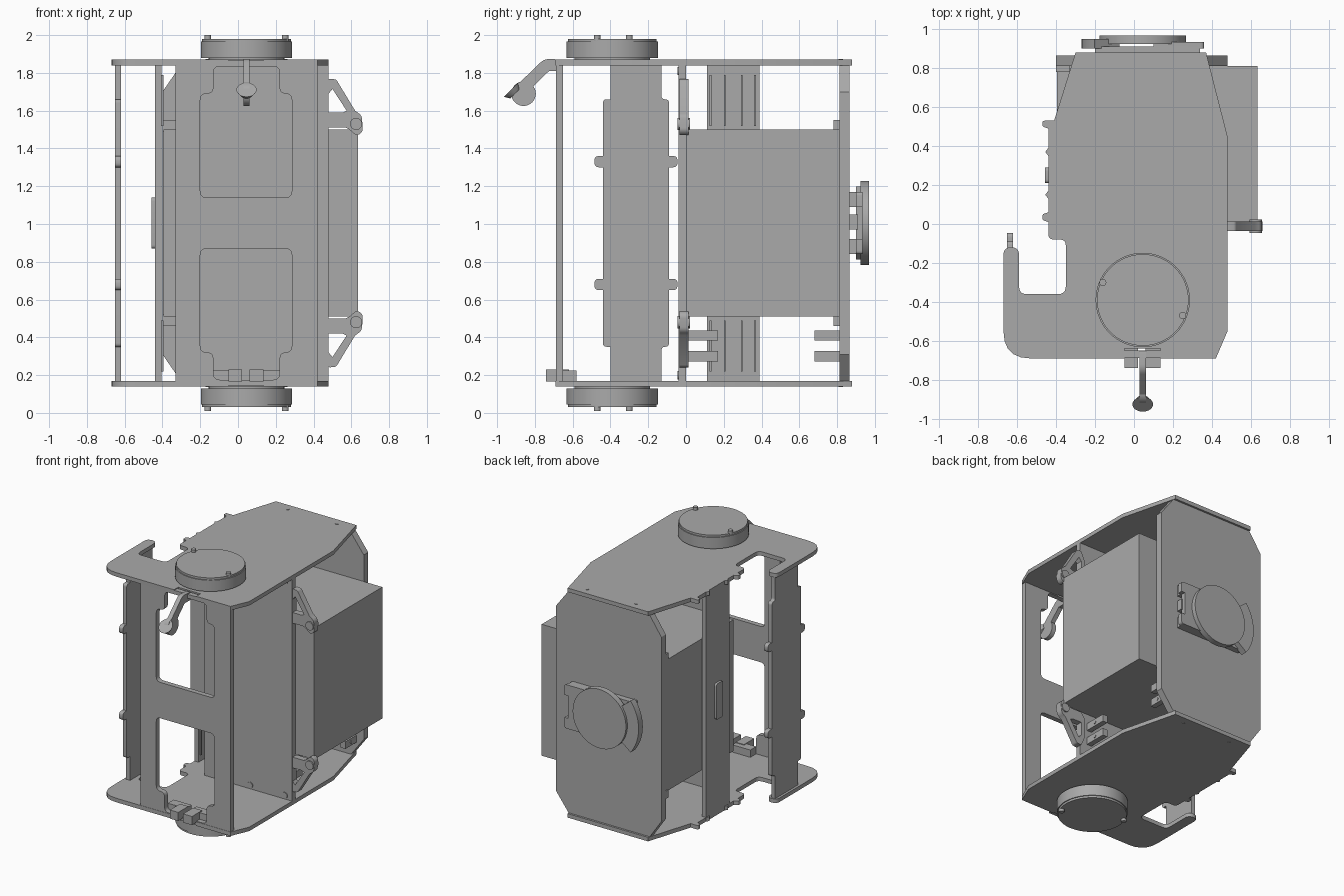
import bpy, bmesh, math
from mathutils import Vector, Matrix

if "Cube" in bpy.data.objects:
    bpy.data.objects.remove(bpy.data.objects["Cube"])

GREY = bpy.data.materials.new("plain grey")
GREY.use_nodes = True
GREY.diffuse_color = (0.4, 0.4, 0.4, 1)
GREY.node_tree.nodes["Principled BSDF"].inputs["Base Color"].default_value = (0.4, 0.4, 0.4, 1)

MID = 1.005  # height of the mirror plane between the two end plates
MAP = {"z": lambda u, v, w: (u, v, w),
       "y": lambda u, v, w: (u, w, v),
       "x": lambda u, v, w: (w, u, v)}


def finish(bm, name):
    bmesh.ops.recalc_face_normals(bm, faces=bm.faces)
    me = bpy.data.meshes.new(name)
    bm.to_mesh(me)
    bm.free()
    me.materials.append(GREY)
    for p in me.polygons:
        p.use_smooth = True
    me.set_sharp_from_angle(angle=math.radians(30))
    ob = bpy.data.objects.new(name, me)
    bpy.context.collection.objects.link(ob)
    return ob


def rounded(pts, r=0.0, n=5):
    """Round polygon corners; a point may carry its own radius as third value."""
    out = []
    for i, p in enumerate(pts):
        c = Vector(p[:2])
        rad = p[2] if len(p) > 2 else r
        if rad <= 0:
            out.append(c)
            continue
        a, b = Vector(pts[i - 1][:2]) - c, Vector(pts[(i + 1) % len(pts)][:2]) - c
        s, e = c + a.normalized() * rad, c + b.normalized() * rad
        for k in range(n + 1):
            t = k / n
            out.append(s * (1 - t) ** 2 + c * 2 * t * (1 - t) + e * t * t)
    return out


def prism(name, loops, axis, lo, hi):
    """Extrude an outline (first loop) with holes (other loops) along an axis."""
    bm = bmesh.new()
    edges = []
    for loop in loops:
        vs = [bm.verts.new((p[0], p[1], 0)) for p in loop]
        if len(loops) == 1:
            bm.faces.new(vs)
        else:
            edges += [bm.edges.new((vs[i - 1], vs[i])) for i in range(len(vs))]
    if edges:
        bmesh.ops.triangle_fill(bm, use_beauty=True, edges=edges, normal=(0, 0, 1))
    base = bm.verts[:]
    ext = bmesh.ops.extrude_face_region(bm, geom=bm.faces[:])["geom"]
    top = [g for g in ext if isinstance(g, bmesh.types.BMVert)]
    for group, w in ((base, lo), (top, hi)):
        for v in group:
            v.co = MAP[axis](v.co.x, v.co.y, w)
    return finish(bm, name)


def box(name, x, y, z):
    return prism(name, [[(x[0], y[0]), (x[1], y[0]), (x[1], y[1]), (x[0], y[1])]], "z", *z)


def circle(u, v, r, n=48):
    return [(u + r * math.cos(2 * math.pi * i / n), v + r * math.sin(2 * math.pi * i / n)) for i in range(n)]


def flip(pts):
    return [(p[0], 2 * MID - p[1]) + tuple(p[2:]) for p in pts]


def zspan(lo, hi, low):
    return (2 * MID - hi, 2 * MID - lo) if low else (lo, hi)


# End plates with the side hook, locating tabs and front notch
plate = rounded([(-0.30, 0.88), (-0.41, 0.53), (-0.47, 0.53, 0.01), (-0.47, 0.50, 0.01), (-0.44, 0.49),
                 (-0.44, 0.39), (-0.455, 0.37), (-0.44, 0.35), (-0.44, 0.17), (-0.455, 0.15), (-0.44, 0.13),
                 (-0.44, 0.06), (-0.47, 0.05, 0.01), (-0.47, 0.02, 0.01), (-0.44, 0.01), (-0.44, -0.08, 0.03),
                 (-0.35, -0.08, 0.03), (-0.35, -0.36, 0.04), (-0.59, -0.36, 0.04), (-0.59, -0.12, 0.039),
                 (-0.67, -0.12, 0.039), (-0.67, -0.69, 0.14), (-0.05, -0.69), (-0.05, -0.64), (0.135, -0.64),
                 (0.135, -0.69), (0.42, -0.69), (0.48, -0.55), (0.48, 0.45), (0.37, 0.88)])
for low in (False, True):
    tag = "bottom" if low else "top"
    prism(tag + "_plate", [plate], "z", *zspan(1.84, 1.87, low))
    # Round end cap: neck, drum, lid and two locating pins
    for part, r, lo, hi in (("neck", 0.20, 1.865, 1.89), ("drum", 0.242, 1.88, 1.965), ("lid", 0.235, 1.96, 1.98)):
        prism(f"{tag}_cap_{part}", [circle(0.045, -0.39, r, 64)], "z", *zspan(lo, hi, low))
    for i, (x, y) in enumerate(((-0.16, -0.30), (0.25, -0.47))):
        prism(f"{tag}_cap_pin_{i}", [circle(x, y, 0.018, 20)], "z", *zspan(1.97, 2.0, low))
    # Small screws near the back edge
    for i, x in enumerate((-0.16, 0.25)):
        prism(f"{tag}_plate_screw_{i}", [circle(x, 0.82, 0.012, 16)], "z", *zspan(1.865, 1.873, low))

# Front panel with two stepped windows
window = [(-0.20, 1.14), (0.285, 1.14), (0.285, 1.69), (0.22, 1.69), (0.22, 1.835), (-0.13, 1.835),
          (-0.13, 1.69), (-0.20, 1.69)]
prism("front_panel", [[(-0.33, 0.145), (0.42, 0.145), (0.42, 1.865), (-0.33, 1.865)],
                      rounded(window, 0.035), rounded(flip(window), 0.035)], "y", -0.688, -0.65)

# Inner panel, with screws in its corners
box("middle_panel", (-0.25, 0.48), (-0.04, 0.0), (0.165, 1.845))
for i, (x, z) in enumerate(((0.13, 1.81), (0.42, 1.81), (0.13, 0.20), (0.42, 0.20))):
    prism(f"middle_panel_screw_{i}", [circle(x, z, 0.022, 20)], "y", -0.046, -0.035)

# Main box
box("main_box", (-0.395, 0.635), (0.0, 0.812), (0.51, 1.50))

# Back panel with chamfered corners and a lip above and below the box
back = [(-0.40, 1.70), (-0.30, 1.845), (0.37, 1.845), (0.48, 1.70)]
prism("back_panel", [back + flip(back)[::-1]], "y", 0.812, 0.865)
for low in (False, True):
    box("back_panel_lip", (-0.40, -0.33), (0.78, 0.815), zspan(1.49, 1.55, low))

# Narrow side panel with rails inside and a raised grip outside
box("side_panel", (-0.44, -0.405), (0.11, 0.39), (0.165, 1.845))
for i, y in enumerate((0.13, 0.205, 0.295, 0.365)):
    for low in (False, True):
        box(f"side_panel_rail_{i}", (-0.41, -0.395), (y - 0.005, y + 0.005), zspan(1.52, 1.79, low))
prism("side_grip", [rounded([(0.21, 0.87), (0.29, 0.87), (0.29, 1.14), (0.21, 1.14)], 0.02)], "x", -0.457, -0.43)

# Outer side plate with stepped ends and two pairs of rounded ears
half = [(-0.09, MID), (-0.09, 1.30), (-0.045, 1.30, 0.025), (-0.045, 1.36, 0.025), (-0.09, 1.36), (-0.09, 1.66, 0.02),
        (-0.13, 1.66, 0.02), (-0.13, 1.845), (-0.40, 1.845), (-0.40, 1.66), (-0.44, 1.66, 0.02), (-0.44, 1.36),
        (-0.485, 1.36, 0.025), (-0.485, 1.30, 0.025), (-0.44, 1.30), (-0.44, MID)]
prism("outer_side_plate", [rounded(half + flip(half)[-2:0:-1])], "x", -0.652, -0.62)

# Hinged clasps above and below the box
arm = [(0.45, 1.70), (0.48, 1.77, 0.01), (0.52, 1.765, 0.01), (0.62, 1.60), (0.655, 1.575, 0.02), (0.662, 1.49, 0.02),
       (0.63, 1.465, 0.02), (0.59, 1.50), (0.57, 1.51), (0.48, 1.51), (0.45, 1.55)]
hole = [(0.48, 1.59), (0.555, 1.59), (0.575, 1.60), (0.50, 1.715), (0.48, 1.69)]
for low in (False, True):
    f = flip if low else list
    prism("clasp", [rounded(f(arm)), rounded(f(hole))], "y", -0.035, 0.012)
    prism("clasp_pivot", [circle(0.625, zspan(1.53, 1.53, low)[0], 0.032, 24)], "y", -0.045, 0.022)

# Small brackets in the bottom corners
for i, z in enumerate((0.30, 0.41)):
    for j, (a, b) in enumerate(((0.0, 0.17), (0.68, 0.815))):
        box(f"corner_bracket_{i}{j}", (0.38, 0.42), (a, b), (z - 0.027, z + 0.027))
        prism(f"corner_bracket_screw_{i}{j}", [circle((a + b) / 2, z, 0.012, 16)], "x", 0.41, 0.425)

# Round back dial on three spacers, with a square and a curved bracket
prism("back_dial", [circle(0.045, MID, 0.222, 64)], "y", 0.925, 0.968)
for i, z in enumerate((0.88, 1.01, 1.13)):
    box(f"dial_spacer_{i}", (-0.20, 0.34), (0.86, 0.91), (z - 0.04, z + 0.04))
prism("dial_square_bracket", [rounded([(0.10, 0.84), (0.36, 0.84, 0.02), (0.36, 0.92), (0.33, 0.92), (0.33, 1.09),
                                       (0.36, 1.09), (0.36, 1.17, 0.02), (0.10, 1.17)])], "y", 0.90, 0.935)
angles = [math.radians(142 + 76 * k / 16) for k in range(17)]
ring = [(0.045 + r * math.cos(a), MID + r * math.sin(a))
        for r, seq in ((0.315, angles), (0.15, angles[::-1])) for a in seq]
prism("dial_curved_bracket", [ring], "y", 0.90, 0.95)

# Latch lever hanging in front of the top edge
prism("latch_arm", [rounded([(-0.65, 1.87, 0.01), (-0.75, 1.875, 0.03), (-0.91, 1.72), (-0.86, 1.68), (-0.725, 1.81),
                             (-0.65, 1.81)])], "x", 0.028, 0.062)
prism("latch_thumb", [circle(-0.86, 1.69, 0.065, 32)], "x", 0.028, 0.062)
bm = bmesh.new()
bmesh.ops.create_cone(bm, cap_ends=True, segments=32, radius1=0.035, radius2=0.053, depth=0.03,
                      matrix=Matrix.Translation((0.045, -0.915, 1.70)) @ Matrix.Rotation(math.radians(45), 4, "X"))
finish(bm, "latch_button")

# Catch blocks on the front edge of the bottom plate
for i, (a, b) in enumerate(((-0.05, 0.02), (0.06, 0.135))):
    box(f"catch_block_{i}", (a, b), (-0.74, -0.62), (0.165, 0.23))
for i, (a, b) in enumerate(((-0.13, 0.02), (0.06, 0.22))):
    box(f"catch_base_{i}", (a, b), (-0.65, -0.58), (0.165, 0.225))
